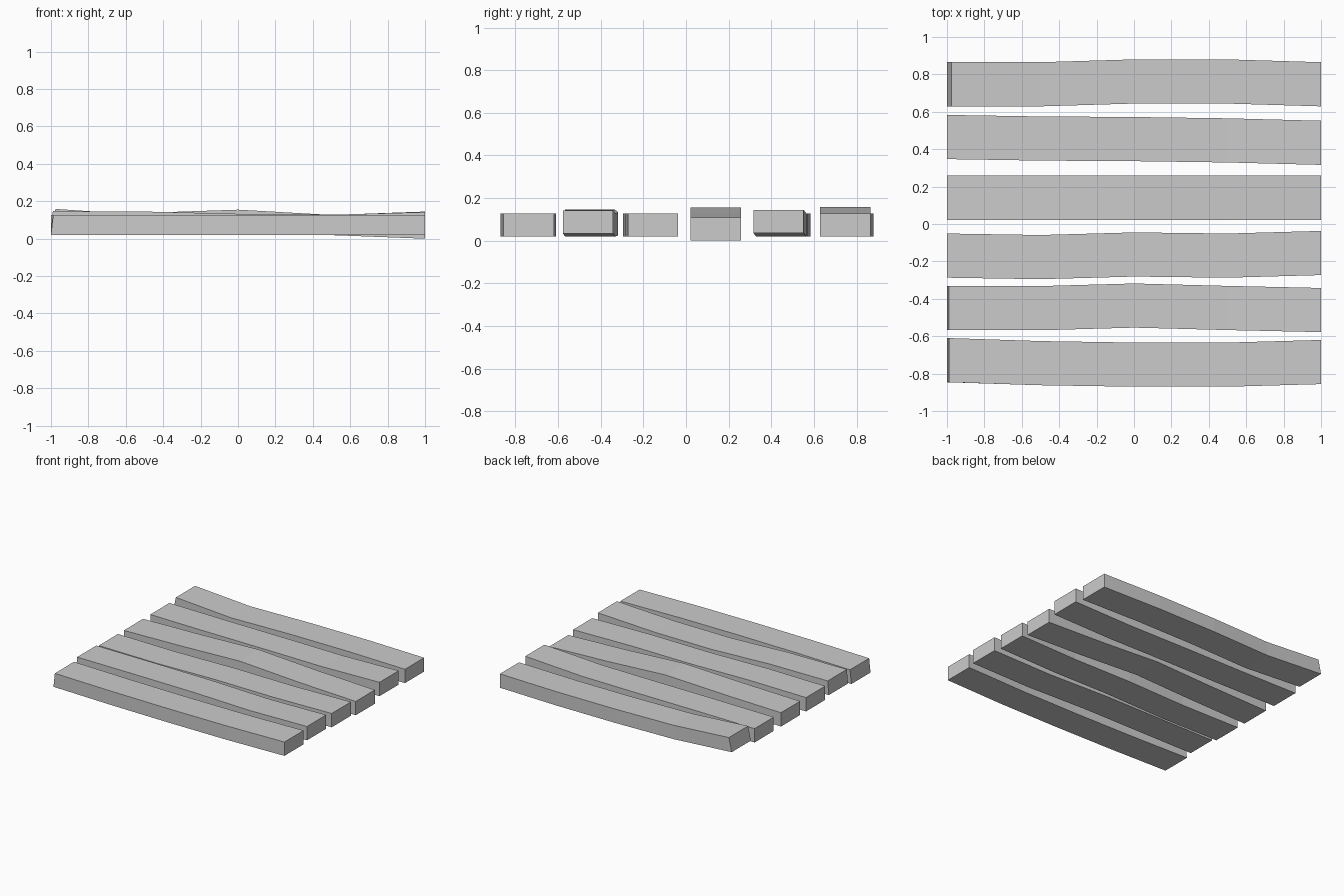
import bpy, bmesh

if "Cube" in bpy.data.objects:
    bpy.data.objects.remove(bpy.data.objects["Cube"])

STATIONS = [-1, -0.5, 0, 0.5, 1]
HALF_WIDTH, THICKNESS = 0.118, 0.108


def plank(name, ys, zs, inset=0.0):
    """Box beam along x, bent through five centre / underside heights."""
    bm = bmesh.new()
    rings = []
    for i, (x, y, z) in enumerate(zip(STATIONS, ys, zs)):
        top_x = x + (inset if i == 0 else 0)
        a, b = y - HALF_WIDTH, y + HALF_WIDTH
        rings.append([bm.verts.new(p) for p in (
            (x, a, z), (x, b, z),
            (top_x, b, z + THICKNESS), (top_x, a, z + THICKNESS))])
    for r, s in zip(rings, rings[1:]):
        for k in range(4):
            n = (k + 1) % 4
            bm.faces.new((r[k], r[n], s[n], s[k]))
    bm.faces.new(rings[0][::-1])
    bm.faces.new(rings[-1])
    bmesh.ops.recalc_face_normals(bm, faces=bm.faces)
    mesh = bpy.data.meshes.new(name)
    bm.to_mesh(mesh)
    bm.free()
    bpy.context.collection.objects.link(bpy.data.objects.new(name, mesh))


# Planks from back to front: centre line in y, underside in z
FLAT = [0.019] * 5
plank("plank_1", [.747, .747, .762, .762, .747], [.051, .019, .019, .019, .019], .024)
plank("plank_2", [.465, .457, .454, .447, .434], [.019, .019, .019, .019, .037])
plank("plank_3", [.14] * 5, [.019, .03, .047, .019, 0])
plank("plank_4", [-.169, -.177, -.163, -.169, -.155], FLAT)
plank("plank_5", [-.45, -.45, -.436, -.449, -.46], [.039, .037, .025, .02, .034], .01)
plank("plank_6", [-.728, -.744, -.752, -.752, -.738], FLAT, .012)
